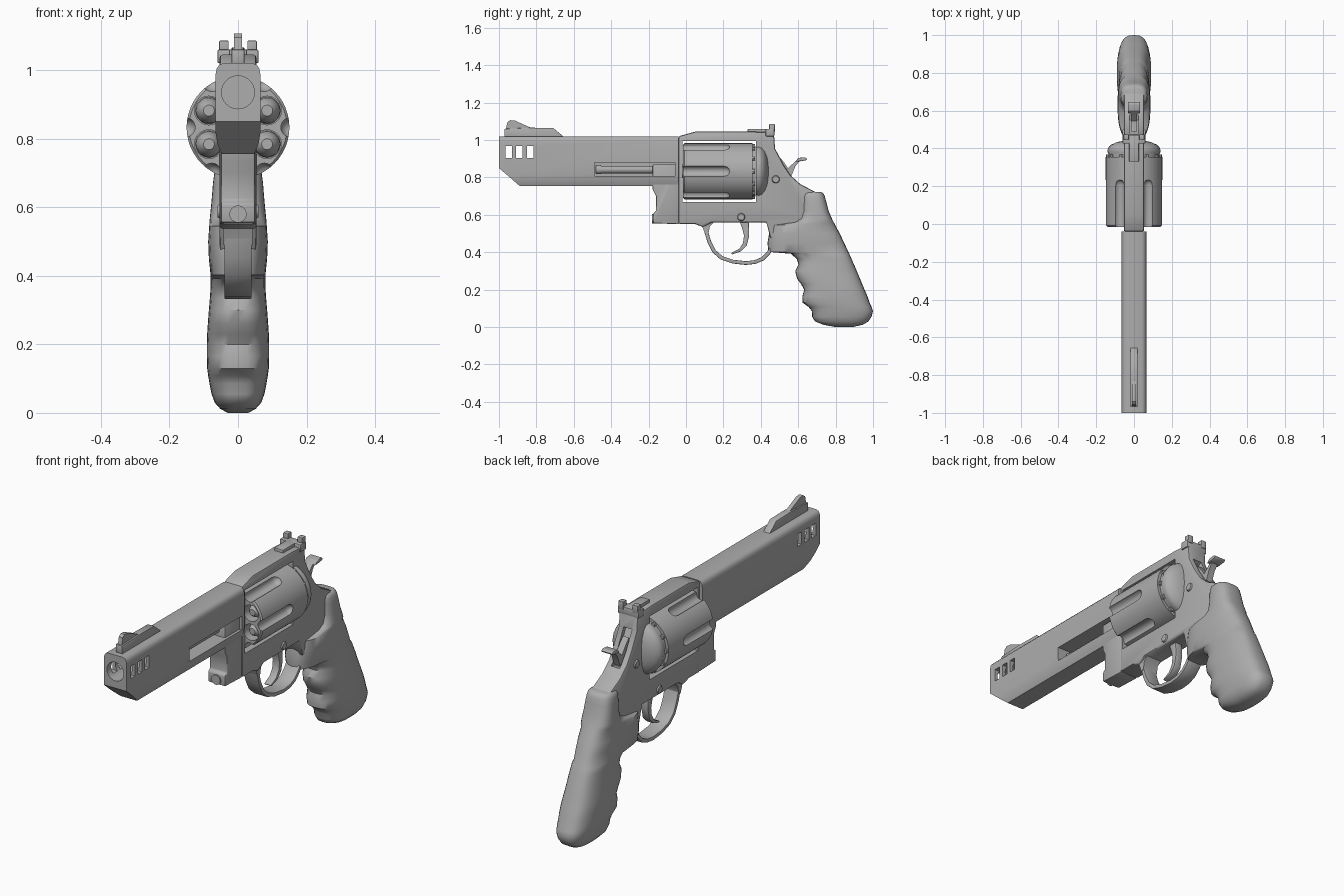
import bpy, bmesh, math
from mathutils import Vector, Matrix

steel = bpy.data.materials.new("grey_steel")
steel.diffuse_color = (0.42, 0.42, 0.42, 1)
cutters = []
AXIS_Z = 0.833   # height of the cylinder axis


def finish(name, bm):
    bmesh.ops.recalc_face_normals(bm, faces=bm.faces)
    me = bpy.data.meshes.new(name)
    bm.to_mesh(me)
    bm.free()
    ob = bpy.data.objects.new(name, me)
    me.materials.append(steel)
    bpy.context.collection.objects.link(ob)
    return ob


def bevel(ob, width, segments=2):
    m = ob.modifiers.new("bevel", 'BEVEL')
    m.width, m.segments, m.limit_method = width, segments, 'ANGLE'
    m.angle_limit = math.radians(40)


def prism(name, pts, half, bev=0, x=0):
    """Side profile of (y, z) points extruded across x."""
    bm = bmesh.new()
    f = bm.faces.new([bm.verts.new((x - half, y, z)) for y, z in pts])
    g = bmesh.ops.extrude_face_region(bm, geom=[f])
    bmesh.ops.translate(bm, vec=(2 * half, 0, 0),
                        verts=[v for v in g["geom"] if isinstance(v, bmesh.types.BMVert)])
    ob = finish(name, bm)
    if bev:
        bevel(ob, bev)
    return ob


def box(name, y0, y1, z0, z1, half, bev=0, x=0):
    return prism(name, [(y0, z0), (y1, z0), (y1, z1), (y0, z1)], half, bev, x)


def loft(name, rings):
    """Skin between equal rings of points, with flat caps."""
    bm = bmesh.new()
    vs = [[bm.verts.new(p) for p in r] for r in rings]
    n = len(vs[0])
    for a, b in zip(vs, vs[1:]):
        for i in range(n):
            j = (i + 1) % n
            bm.faces.new((a[i], a[j], b[j], b[i]))
    bm.faces.new(vs[0])
    bm.faces.new(vs[-1])
    return finish(name, bm)


def lathe(name, profile, x=0, z=AXIS_Z, seg=32):
    """Turned part along y from (y, radius) pairs."""
    return loft(name, [[(x + r * math.cos(2 * math.pi * i / seg), y,
                         z + r * math.sin(2 * math.pi * i / seg)) for i in range(seg)]
                       for y, r in profile])


def cut(ob, cutter):
    m = ob.modifiers.new("cut", 'BOOLEAN')
    m.operation, m.solver, m.object = 'DIFFERENCE', 'EXACT', cutter
    cutter.hide_render = True
    cutters.append(cutter)


def strip(name, path, thick, half, bev=0):
    """Ribbon of constant thickness following a side path."""
    p = [Vector(q) for q in path]
    left, right = [], []
    for i, q in enumerate(p):
        t = (p[min(i + 1, len(p) - 1)] - p[max(i - 1, 0)]).normalized()
        nrm = Vector((-t.y, t.x)) * thick / 2
        left.append(tuple(q + nrm))
        right.append(tuple(q - nrm))
    return prism(name, left + right[::-1], half, bev)


# Barrel with rounded top corners and a tapered underside
half = [(0.047, 0.755), (0.06, 0.785), (0.065, 0.815), (0.065, 0.99),
        (0.062, 1.005), (0.054, 1.016), (0.042, 1.02)]
section = half + [(-x, z) for x, z in reversed(half)]
barrel = loft("barrel", [[(x, y, z) for x, z in section] for y in (-1, -0.04)])
cut(barrel, prism("muzzle_cut", [(-1.05, 0.893), (-1.05, 0.70), (-0.826, 0.70)], 0.2))
cut(barrel, lathe("bore_cut", [(-1.1, 0.048), (-0.7, 0.048)], z=0.935))
for y in (-0.965, -0.908, -0.85):
    cut(barrel, box("port_cut", y, y + 0.034, 0.903, 0.967, 0.2))
cut(barrel, box("rod_slot_cut", -0.49, -0.06, 0.808, 0.88, 0.08, x=0.05))

# Front sight
prism("front_sight_ramp", [(-0.97, 1.015), (-0.97, 1.06), (-0.83, 1.066), (-0.71, 1.064),
                           (-0.65, 1.015)], 0.019, 0.003)
prism("front_sight_blade", [(-0.965, 1.05), (-0.955, 1.095), (-0.94, 1.106), (-0.915, 1.104),
                            (-0.83, 1.066), (-0.83, 1.05)], 0.011)

# Ejector rod and crane
lathe("ejector_rod", [(-0.485, 0.018), (-0.48, 0.024), (-0.455, 0.024), (-0.455, 0.02),
                      (-0.03, 0.02)], z=0.842, seg=20)
prism("crane", [(-0.178, 0.87), (-0.178, 0.735), (-0.16, 0.70), (-0.16, 0.62), (-0.175, 0.61),
                (-0.175, 0.555), (-0.038, 0.55), (-0.038, 0.87)], 0.05, 0.006)
lathe("crane_pin", [(-0.182, 0.025), (-0.1, 0.025)], z=0.58, seg=24)
lathe("cylinder_axle", [(-0.06, 0.035), (0.0, 0.035)])

# Frame with the cylinder window and hammer slot
frame = prism("frame", [
    (-0.04, 0.55), (0.05, 0.55), (0.09, 0.535), (0.14, 0.56), (0.43, 0.56), (0.45, 0.48),
    (0.50, 0.44), (0.62, 0.44), (0.68, 0.58), (0.705, 0.715), (0.61, 0.765), (0.56, 0.81),
    (0.52, 0.87), (0.476, 0.955), (0.47, 1.04), (0.36, 1.045), (0.05, 1.045), (-0.04, 1.02)],
    0.054, 0.01)
cut(frame, box("window_cut", -0.02, 0.373, 0.668, 0.995, 0.2))
cut(frame, prism("hammer_cut", [(0.455, 0.95), (0.50, 0.86), (0.55, 0.79), (0.60, 0.80),
                                (0.55, 0.95), (0.50, 0.97)], 0.024))

# Rounded recoil shield behind the cylinder
lathe("recoil_shield", [(0.373, 0.138), (0.39, 0.141), (0.405, 0.135), (0.42, 0.12),
                        (0.434, 0.09), (0.442, 0.05), (0.445, 0.01)], seg=40)

# Cylinder with six flutes and six chambers
cylinder = lathe("cylinder", [(-0.015, 0.143), (-0.008, 0.15), (0.355, 0.15), (0.355, 0.135),
                              (0.372, 0.135)], seg=48)
for k in range(6):
    a = math.radians(60 * k)
    cut(cylinder, lathe("flute_cut", [(-0.1, 0.028), (0.205, 0.028), (0.22, 0.024),
                                      (0.23, 0.014), (0.234, 0.003)],
                        0.153 * math.cos(a), AXIS_Z + 0.153 * math.sin(a), 20))
    cx, cz = 0.098 * math.cos(a + math.pi / 6), AXIS_Z + 0.098 * math.sin(a + math.pi / 6)
    cut(cylinder, lathe("chamber_cut", [(-0.1, 0.042), (0.06, 0.042)], cx, cz, 20))
    lathe("chamber_insert", [(-0.005, 0.016), (0.005, 0.025), (0.03, 0.037), (0.07, 0.04)],
          cx, cz, 20)
for k in range(12):
    a = 2 * math.pi * k / 12
    lathe("ratchet_tooth", [(0.35, 0.012), (0.368, 0.012)],
          0.135 * math.cos(a), AXIS_Z + 0.135 * math.sin(a), 8)

# Rear sight
box("rear_sight_base", 0.33, 0.46, 1.035, 1.06, 0.026, 0.004)
box("rear_sight_body", 0.425, 0.472, 1.02, 1.06, 0.06, 0.005)
for s in (-1, 1):
    box("rear_sight_post", 0.445, 0.475, 1.045, 1.086, 0.014, 0.003, s * 0.041)

# Hammer and its spur
prism("hammer", [(0.49, 0.92), (0.50, 0.84), (0.56, 0.80), (0.585, 0.86), (0.605, 0.885),
                 (0.64, 0.893), (0.64, 0.903), (0.60, 0.902), (0.57, 0.872), (0.545, 0.85),
                 (0.525, 0.88)], 0.017)
prism("hammer_spur", [(0.585, 0.885), (0.605, 0.886), (0.64, 0.891), (0.648, 0.899),
                      (0.635, 0.908), (0.60, 0.904)], 0.032, 0.003)

# Trigger and guard
prism("trigger", [(0.285, 0.57), (0.335, 0.57), (0.338, 0.49), (0.325, 0.435), (0.295, 0.405),
                  (0.245, 0.388), (0.243, 0.397), (0.285, 0.418), (0.305, 0.45),
                  (0.31, 0.49), (0.30, 0.53)], 0.02, 0.003)
strip("trigger_guard", [(0.095, 0.56), (0.108, 0.51), (0.125, 0.455), (0.15, 0.405),
                        (0.19, 0.37), (0.25, 0.35), (0.32, 0.342), (0.37, 0.348),
                        (0.41, 0.365), (0.44, 0.395), (0.47, 0.44)], 0.02, 0.04, 0.004)
prism("guard_root", [(0.075, 0.56), (0.09, 0.53), (0.105, 0.49), (0.12, 0.50),
                     (0.128, 0.54), (0.16, 0.57)], 0.042)

# Side pins
for y, z in ((0.48, 0.79), (0.295, 0.588)):
    pin = lathe("side_pin", [(-0.06, 0.017), (-0.054, 0.021), (0.054, 0.021), (0.06, 0.017)],
                0, 0, 20)
    pin.data.transform(Matrix.Translation((0, y, z)) @ Matrix.Rotation(math.pi / 2, 4, 'Z'))

# Grip: rows are height, front edge, back edge, half width
rows = [(0.0, 0.80, 0.89, 0.03), (0.012, 0.735, 0.945, 0.052), (0.03, 0.69, 0.975, 0.068),
        (0.055, 0.675, 0.992, 0.077), (0.085, 0.673, 1.0, 0.083), (0.108, 0.655, 0.992, 0.087),
        (0.13, 0.624, 0.982, 0.09), (0.165, 0.622, 0.97, 0.091), (0.20, 0.632, 0.955, 0.091),
        (0.23, 0.615, 0.942, 0.09), (0.26, 0.593, 0.93, 0.088), (0.30, 0.584, 0.913, 0.085),
        (0.335, 0.602, 0.898, 0.082), (0.365, 0.592, 0.885, 0.08), (0.392, 0.56, 0.873, 0.08),
        (0.402, 0.44, 0.868, 0.08), (0.45, 0.436, 0.846, 0.085), (0.50, 0.444, 0.822, 0.087),
        (0.545, 0.452, 0.798, 0.084), (0.56, 0.57, 0.79, 0.083), (0.58, 0.607, 0.78, 0.081),
        (0.62, 0.62, 0.763, 0.077), (0.67, 0.62, 0.75, 0.073), (0.70, 0.62, 0.742, 0.069),
        (0.715, 0.625, 0.734, 0.063), (0.722, 0.635, 0.722, 0.052)]


def grip_ring(z, y0, y1, w, n=32, e=0.72):
    ring = []
    for i in range(n):
        c, s = math.cos(2 * math.pi * i / n), math.sin(2 * math.pi * i / n)
        ring.append((w * math.copysign(abs(c) ** e, c),
                     (y0 + y1) / 2 + (y1 - y0) / 2 * math.copysign(abs(s) ** e, s), z))
    return ring


loft("grip", [grip_ring(*r) for r in rows])

# Apply modifiers, remove cutters, shade smooth with sharp edges kept
bpy.ops.object.select_all(action='DESELECT')
parts = [o for o in bpy.context.scene.objects if o not in cutters]
for o in parts:
    o.select_set(True)
bpy.context.view_layer.objects.active = parts[0]
bpy.ops.object.convert(target='MESH')
for c in cutters:
    bpy.data.objects.remove(c)
bpy.ops.object.shade_smooth_by_angle(angle=math.radians(38))
